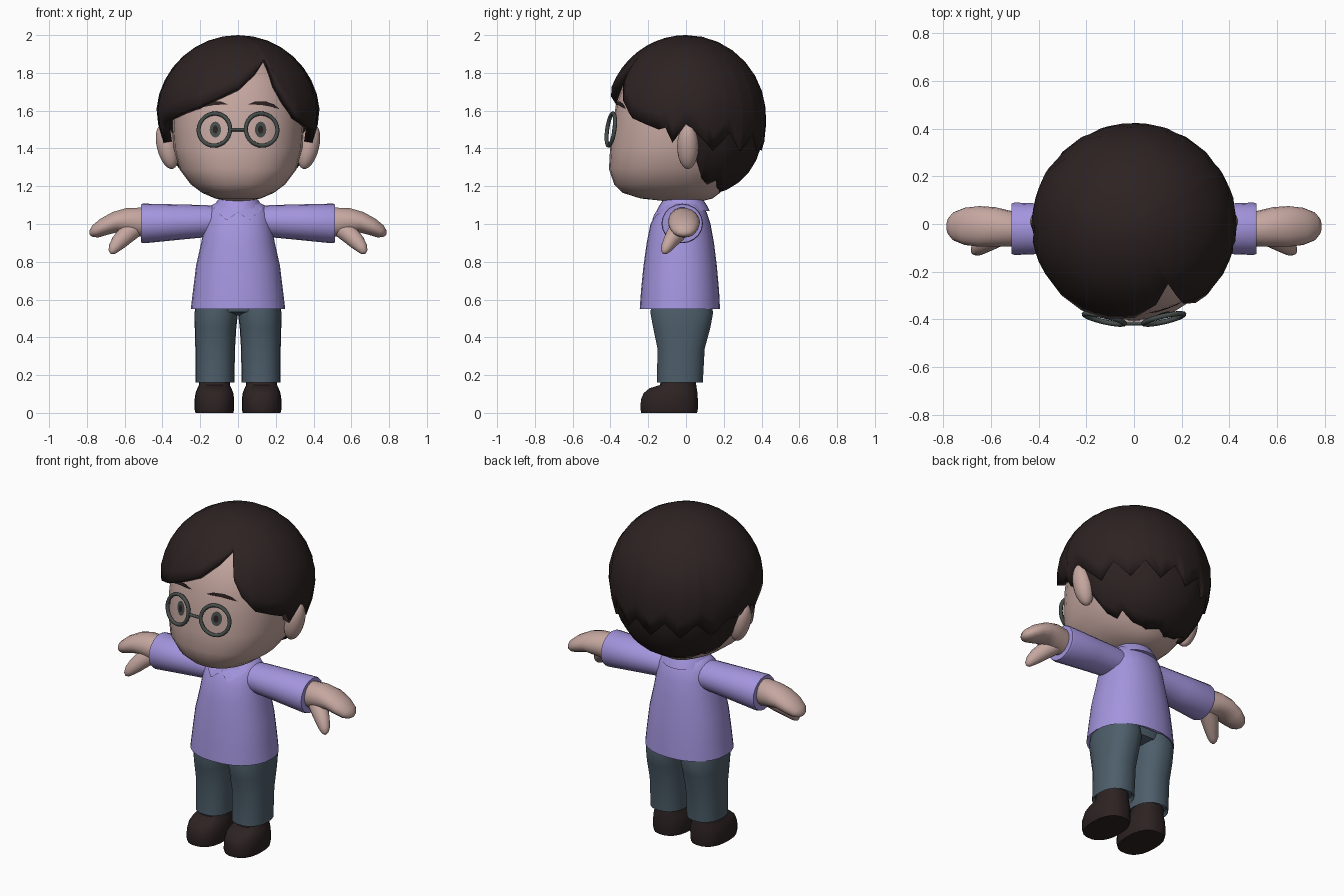
import bpy, bmesh, math
from mathutils import Vector
from mathutils.bvhtree import BVHTree

if "Cube" in bpy.data.objects:
    bpy.data.objects.remove(bpy.data.objects["Cube"])


def material(name, rgb):
    m = bpy.data.materials.new(name)
    m.diffuse_color = (*rgb, 1)
    m.use_nodes = True
    m.node_tree.nodes["Principled BSDF"].inputs["Base Color"].default_value = m.diffuse_color
    return m


SKIN = material("skin", (0.56, 0.385, 0.35))
HAIR = material("dark_brown", (0.026, 0.016, 0.016))
SHIRT = material("lilac", (0.37, 0.30, 0.73))
PANTS = material("slate_blue", (0.075, 0.112, 0.145))
FRAME = material("grey_green", (0.06, 0.075, 0.07))


def finish(bm, name, mat, angle=40, fix=True):
    bmesh.ops.remove_doubles(bm, verts=bm.verts, dist=1e-5)
    if fix:
        bmesh.ops.recalc_face_normals(bm, faces=bm.faces)
    me = bpy.data.meshes.new(name)
    bm.to_mesh(me)
    bm.free()
    me.materials.append(mat)
    me.shade_smooth()
    me.set_sharp_from_angle(angle=math.radians(angle))
    ob = bpy.data.objects.new(name, me)
    bpy.context.collection.objects.link(ob)
    return ob


def loft(name, rings, mat, angle=40):
    """Skin a list of closed rings and cap both ends."""
    bm = bmesh.new()
    vs = [[bm.verts.new(p) for p in r] for r in rings]
    n = len(vs[0])
    for a, b in zip(vs, vs[1:]):
        for i in range(n):
            j = (i + 1) % n
            bm.faces.new((a[i], a[j], b[j], b[i]))
    bm.faces.new(vs[0])
    bm.faces.new(vs[-1])
    return finish(bm, name, mat, angle)


def flat_ring(z, rx, yf, yb, cx=0, e=2.0, n=28):
    """Level superellipse ring with half width rx, between yf and yb."""
    out = []
    for i in range(n):
        t = 2 * math.pi * i / n
        c, s = math.cos(t), math.sin(t)
        out.append((cx + rx * math.copysign(abs(c) ** (2 / e), c),
                    (yf + yb) / 2 + (yb - yf) / 2 * math.copysign(abs(s) ** (2 / e), s), z))
    return out


def limb(name, path, side, mat, n=18):
    """Tube along a path of (x, y, z, y radius, cross radius), mirrored by side."""
    pts = [Vector(p[:3]) for p in path]
    rings = []
    for k, p in enumerate(path):
        d = (pts[min(k + 1, len(pts) - 1)] - pts[max(k - 1, 0)]).normalized()
        u = (Vector((0, 1, 0)) - d * d.y).normalized()
        w = d.cross(u)
        ring = []
        for i in range(n):
            t = 2 * math.pi * i / n
            q = pts[k] + u * p[3] * math.cos(t) + w * p[4] * math.sin(t)
            ring.append((q.x * side, q.y, q.z))
        rings.append(ring)
    return loft(name, rings, mat, 50)


def surface_of(ob):
    tree = BVHTree.FromPolygons([v.co for v in ob.data.vertices],
                                [p.vertices[:] for p in ob.data.polygons])

    def front(x, z, off):
        hit = tree.ray_cast(Vector((x, -2, z)), Vector((0, 1, 0)))[0]
        return (x, (hit.y if hit else -0.1) - off, z)
    return front


def plate(name, pts, mat, front, off):
    """Thin patch laid on a front surface."""
    bm = bmesh.new()
    cx, cz = (sum(p[i] for p in pts) / len(pts) for i in (0, 1))
    mid = bm.verts.new(front(cx, cz, off))
    vs = [bm.verts.new(front(x, z, off)) for x, z in pts]
    for i in range(len(vs)):
        bm.faces.new((mid, vs[i], vs[(i + 1) % len(vs)]))
    if sum(f.normal.y for f in (bm.normal_update(), bm.faces)[1]) > 0:
        bmesh.ops.reverse_faces(bm, faces=bm.faces)
    return finish(bm, name, mat, 40, fix=False)


# Head and neck
head = loft("head", [flat_ring(z, rx, yf, yb, e=2.3) for z, rx, yf, yb in [
    (1.12, .05, -.1, .08), (1.135, .12, -.24, .14), (1.165, .19, -.335, .18),
    (1.21, .25, -.38, .215), (1.29, .31, -.408, .27), (1.40, .34, -.402, .33),
    (1.52, .347, -.388, .36), (1.64, .34, -.37, .36), (1.76, .30, -.325, .31),
    (1.87, .20, -.24, .2), (1.92, .08, -.1, .08)]], SKIN, 60)
loft("neck", [flat_ring(z, .09, -.10, .07) for z in (1.05, 1.16)], SKIN)


# Hair: dome shells cut along a jagged lower edge, angle measured from the front
def hair_shell(name, radius, edge, top, thick):
    angles = sorted({a for a, _ in edge} | set(range(-180, 361, 15)))
    angles = [a for a in angles if edge[0][0] <= a <= edge[-1][0]]
    zc, rows = 1.565, 9
    bm, cols = bmesh.new(), []
    for a in angles:
        for (a0, z0), (a1, z1) in zip(edge, edge[1:]):
            if a0 <= a <= a1:
                ze = z0 + (z1 - z0) * (a - a0) / (a1 - a0)
                break
        end = math.acos((ze - zc) / radius)
        col = []
        for i in range(rows + 1):
            t = math.cos(top + (end - top) * i / rows)
            e = 2 if t > 0 else 2.4
            r = radius * max(0, 1 - abs(t) ** e) ** (1 / e)
            z = zc + radius * t
            narrow = 1 - .3 * max(0, 1.62 - z)
            s = math.radians(a)
            col.append(bm.verts.new((r * math.sin(s) * narrow, -r * math.cos(s) * .975, z)))
        cols.append(col)
    for p, q in zip(cols, cols[1:]):
        for i in range(rows):
            bm.faces.new((p[i], p[i + 1], q[i + 1], q[i]))
    ob = finish(bm, name, HAIR, 45, fix=False)
    mod = ob.modifiers.new("thickness", 'SOLIDIFY')
    mod.thickness = thick
    mod.offset = -1
    return ob


fringe = [(-98, 1.48), (-90, 1.53), (-80, 1.43), (-75, 1.51), (-68, 1.54), (-31, 1.62),
          (0, 1.725), (15, 1.81), (29, 1.885), (31, 1.74), (37, 1.65), (48, 1.56),
          (70, 1.50), (75, 1.51), (80, 1.43), (90, 1.53), (98, 1.48)]
zigzag = [(98 + 12.615 * i, 1.48 if i % 2 == 0 else 1.39) for i in range(1, 13)]
hair_shell("hair_cap", .435, fringe + zigzag + [(262, 1.48)], 0, .045)
hair_shell("back_hair", .424,
           [(93, 1.42), (99, 1.33), (106, 1.24), (115, 1.21), (124, 1.235), (135, 1.19),
            (158, 1.17), (180, 1.18), (202, 1.17), (225, 1.19), (236, 1.235), (245, 1.21),
            (254, 1.24), (261, 1.33), (267, 1.42)], 1.0, .05)

# Face details
on_face = surface_of(head)


def oval(cx, cz, rx, rz, n=20):
    return [(cx + rx * math.cos(2 * math.pi * i / n), cz + rz * math.sin(2 * math.pi * i / n))
            for i in range(n)]


for s, side in ((1, "left"), (-1, "right")):
    plate(side + "_eye", oval(.12 * s, 1.5, .03, .042), FRAME, on_face, .004)
    plate(side + "_pupil", oval(.12 * s, 1.5, .014, .021), HAIR, on_face, .008)
    plate(side + "_eyebrow", [(x * s, z) for x, z in [
        (.05, 1.632), (.09, 1.648), (.15, 1.648), (.19, 1.634), (.22, 1.608),
        (.18, 1.620), (.13, 1.629), (.09, 1.632)]], HAIR, on_face, .008)
    bpy.ops.mesh.primitive_torus_add(
        location=(.125 * s, -.398, 1.5), major_radius=.086, minor_radius=.011,
        major_segments=28, minor_segments=8,
        rotation=(math.radians(82), 0, math.radians(13 * s)))
    rim = bpy.context.object
    rim.name = side + "_glasses_rim"
    rim.data.materials.append(FRAME)
    rim.data.shade_smooth()
    # Ear, leaning outward at the top
    bpy.ops.mesh.primitive_uv_sphere_add(
        segments=18, ring_count=12, radius=1, location=(.375 * s, .01, 1.41),
        rotation=(0, math.radians(14 * s), 0))
    ear = bpy.context.object
    ear.name = side + "_ear"
    ear.scale = (.055, .057, .122)
    ear.data.materials.append(SKIN)
    ear.data.shade_smooth()
limb("glasses_bridge", [(x, -.417, 1.5, .009, .009) for x in (-.042, .042)], 1, FRAME, 8)

# Shirt body, open at the hem
shirt = loft("shirt", [flat_ring(z, rx, yf, yb, e=2.2) for z, rx, yf, yb in [
    (.58, .215, -.21, .145), (.55, .25, -.245, .18), (.65, .238, -.238, .175),
    (.78, .222, -.225, .163), (.90, .195, -.208, .148), (1.0, .178, -.188, .13),
    (1.06, .165, -.155, .11), (1.10, .14, -.12, .085), (1.12, .10, -.09, .06)]], SHIRT)
loft("collar_band", [flat_ring(z, r, -r - .015, r - .015) for z, r in
                     ((1.07, .14), (1.10, .125), (1.13, .105), (1.12, .09))], SHIRT)
on_shirt = surface_of(shirt)

for s, side in ((1, "left"), (-1, "right")):
    plate(side + "_collar_flap", [(x * s, z) for x, z in
          [(0, 1.065), (.03, 1.04), (.06, 1.02), (.095, 1.05), (.13, 1.085), (.06, 1.105),
           (.01, 1.095)]], SHIRT, on_shirt, .009)
    # Sleeve with recessed cuff
    limb(side + "_sleeve", [
        (.06, -.02, 1.01, .09, .08), (.17, -.02, 1.015, .098, .085),
        (.32, -.02, 1.01, .103, .094), (.50, -.02, 1.003, .11, .105),
        (.513, -.02, 1.003, .106, .101), (.513, -.02, 1.003, .085, .085),
        (.49, -.02, 1.003, .08, .08)], s, SHIRT, 20)
    # Mitten hand and thumb
    limb(side + "_hand", [
        (.46, -.02, 1.005, .068, .07), (.52, -.02, 1.01, .075, .078),
        (.59, -.012, 1.015, .083, .07), (.65, -.01, 1.01, .085, .056),
        (.71, -.01, .985, .078, .047), (.755, -.01, .96, .06, .036),
        (.776, -.01, .947, .035, .02), (.783, -.01, .942, .008, .006)], s, SKIN)
    limb(side + "_thumb", [
        (.53, -.02, .99, .05, .05), (.59, -.055, .945, .05, .05),
        (.63, -.085, .905, .038, .043), (.657, -.105, .872, .03, .031),
        (.668, -.115, .852, .018, .019), (.673, -.118, .844, .005, .005)], s, SKIN, 14)
    # Trouser leg and shoe
    loft(side + "_trouser_leg", [
        flat_ring(z, rx, yf, yb, cx * s, 2.3, 22) for z, cx, rx, yf, yb in [
            (.18, .122, .09, -.14, .075), (.16, .122, .103, -.155, .09),
            (.34, .121, .105, -.152, .10), (.45, .119, .11, -.175, .13),
            (.53, .115, .115, -.19, .145), (.60, .11, .11, -.18, .13)]], PANTS)
    loft(side + "_shoe", [
        flat_ring(z, rx, yf, yb, .125 * s, 2.4, 22) for z, rx, yf, yb in [
            (0, .10, -.238, .06), (.02, .105, -.243, .064), (.07, .105, -.24, .064),
            (.105, .10, -.225, .062), (.13, .09, -.195, .058), (.147, .082, -.14, .055),
            (.20, .08, -.12, .055)]], HAIR, 50)

# Hips joining the trouser legs
loft("hips", [flat_ring(z, rx, yf, yb, e=2.3) for z, rx, yf, yb in
              ((.515, .1, -.09, .06), (.535, .2, -.17, .12), (.60, .215, -.18, .13))], PANTS, 60)
